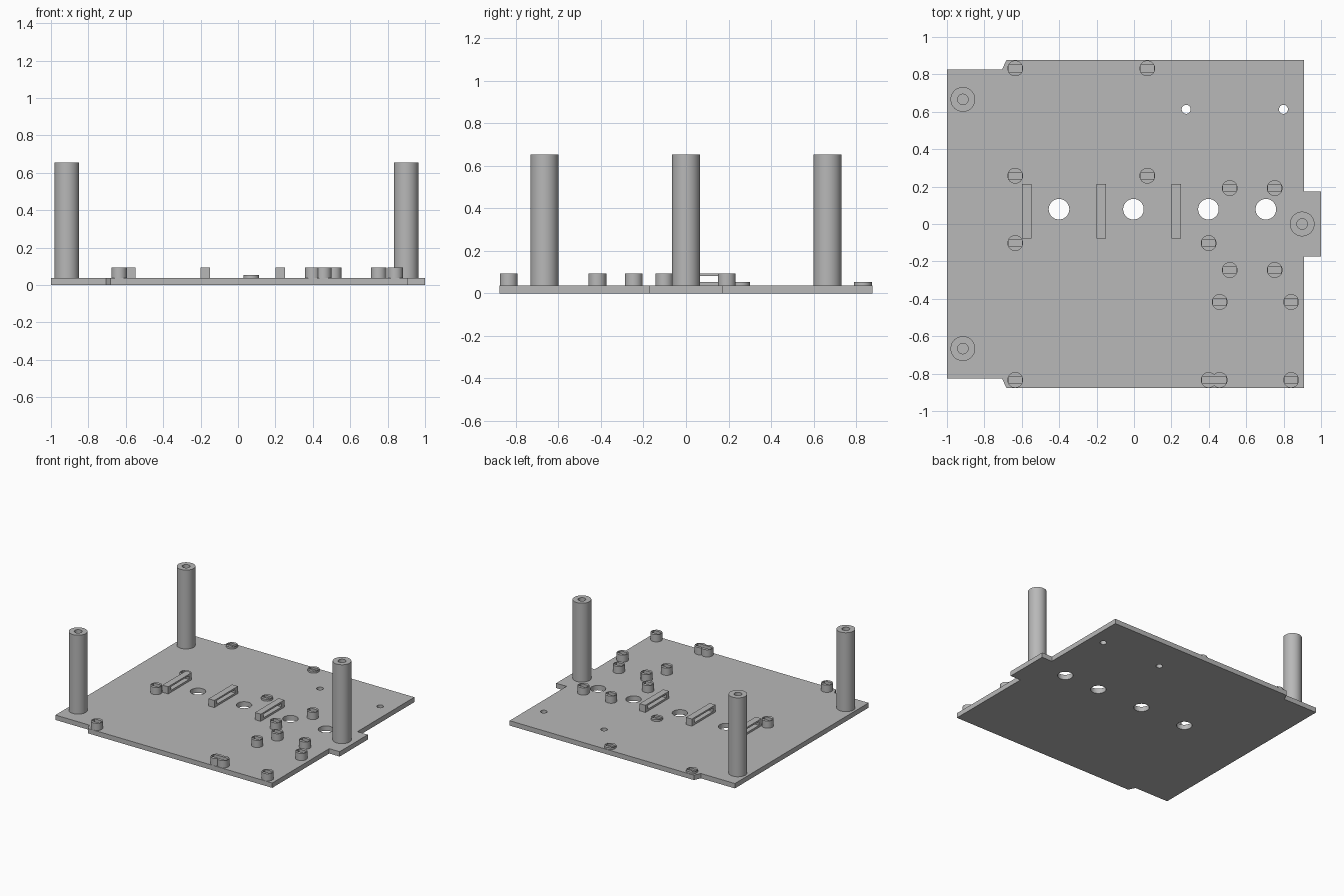
import bpy, bmesh
from mathutils import Matrix, Vector

if "Cube" in bpy.data.objects:
    bpy.data.objects.remove(bpy.data.objects["Cube"])

grey = bpy.data.materials.new("mid_grey")
grey.use_nodes = True
color = (0.48, 0.48, 0.48, 1)
grey.diffuse_color = color
grey.node_tree.nodes["Principled BSDF"].inputs["Base Color"].default_value = color

PLATE_TOP = 0.038
SINK = 0.01  # overlap of standing parts with the plate


def finish(name, bm):
    mesh = bpy.data.meshes.new(name)
    bm.to_mesh(mesh)
    bm.free()
    mesh.materials.append(grey)
    obj = bpy.data.objects.new(name, mesh)
    bpy.context.collection.objects.link(obj)
    return obj


def cylinder(name, x, y, z0, z1, radius, sides=48):
    bm = bmesh.new()
    bmesh.ops.create_cone(bm, cap_ends=True, segments=sides, radius1=radius, radius2=radius,
                          depth=z1 - z0, matrix=Matrix.Translation((x, y, (z0 + z1) / 2)))
    return finish(name, bm)


def box(name, low, high):
    low, high = Vector(low), Vector(high)
    bm = bmesh.new()
    bmesh.ops.create_cube(bm, size=1, matrix=Matrix.Translation((low + high) / 2)
                          @ Matrix.Diagonal((*(high - low), 1)))
    return finish(name, bm)


def activate(obj):
    bpy.ops.object.select_all(action="DESELECT")
    obj.select_set(True)
    bpy.context.view_layer.objects.active = obj


def cut(obj, cutter):
    cutter.hide_render = True
    mod = obj.modifiers.new("cut", "BOOLEAN")
    mod.operation, mod.solver, mod.object = "DIFFERENCE", "EXACT", cutter
    activate(obj)
    bpy.ops.object.modifier_apply(modifier=mod.name)
    bpy.data.objects.remove(cutter)


def smooth(obj):
    activate(obj)
    bpy.ops.object.shade_smooth_by_angle(angle=0.6)


# Base plate: half outline mirrored across y, then extruded
half = [(1, 0.174), (0.91, 0.174), (0.91, 0.877), (-0.682, 0.877), (-0.706, 0.825), (-1, 0.825)]
outline = half + [(x, -y) for x, y in reversed(half)]
bm = bmesh.new()
face = bm.faces.new([bm.verts.new((x, y, 0)) for x, y in outline])
ext = bmesh.ops.extrude_face_region(bm, geom=[face])
bmesh.ops.translate(bm, vec=(0, 0, PLATE_TOP),
                    verts=[v for v in ext["geom"] if isinstance(v, bmesh.types.BMVert)])
bmesh.ops.recalc_face_normals(bm, faces=bm.faces)
plate = finish("base_plate", bm)

# Through holes in the plate
holes = [(x, 0.079, 0.055) for x in (-0.401, -0.003, 0.398, 0.705)]
holes += [(x, 0.613, 0.024) for x in (0.279, 0.799)]
for x, y, r in holes:
    cut(plate, cylinder("hole_cutter", x, y, -0.1, 0.2, r))
smooth(plate)

# Tall hollow posts
for name, x, y in (("back_post", -0.915, 0.666), ("front_post", -0.915, -0.666),
                   ("side_post", 0.899, 0)):
    post = cylinder(name, x, y, PLATE_TOP - SINK, 0.654, 0.066)
    cut(post, cylinder("bore_cutter", x, y, PLATE_TOP, 0.8, 0.028))
    smooth(post)

# Slotted pegs: four low ones and the taller ones
low = [(x, y) for x in (-0.635, 0.071) for y in (0.832, 0.258)]
tall = [(x, y) for x in (0.512, 0.752) for y in (0.192, -0.246)]
tall += [(x, y) for x in (0.458, 0.84) for y in (-0.417, -0.834)]
tall += [(x, y) for x in (-0.635, 0.399) for y in (-0.102, -0.834)]
for kind, spots, top in (("low_peg", low, 0.053), ("tall_peg", tall, 0.094)):
    for i, (x, y) in enumerate(spots):
        peg = cylinder(f"{kind}_{i + 1}", x, y, PLATE_TOP - SINK, top, 0.042, 32)
        for u, v in spots:
            if abs(u - x) + abs(v - y) < 0.08:
                cut(peg, box("slot_cutter", (u - 0.035, v - 0.018, PLATE_TOP),
                             (u + 0.035, v + 0.018, 0.2)))
        smooth(peg)

# Strap bridges with a window through them
for i, x in enumerate((-0.574, -0.175, 0.226)):
    strap = box(f"strap_bridge_{i + 1}", (x - 0.025, -0.078, PLATE_TOP - SINK),
                (x + 0.025, 0.213, 0.094))
    cut(strap, box("window_cutter", (x - 0.1, -0.045, 0.053), (x + 0.1, 0.18, 0.081)))
